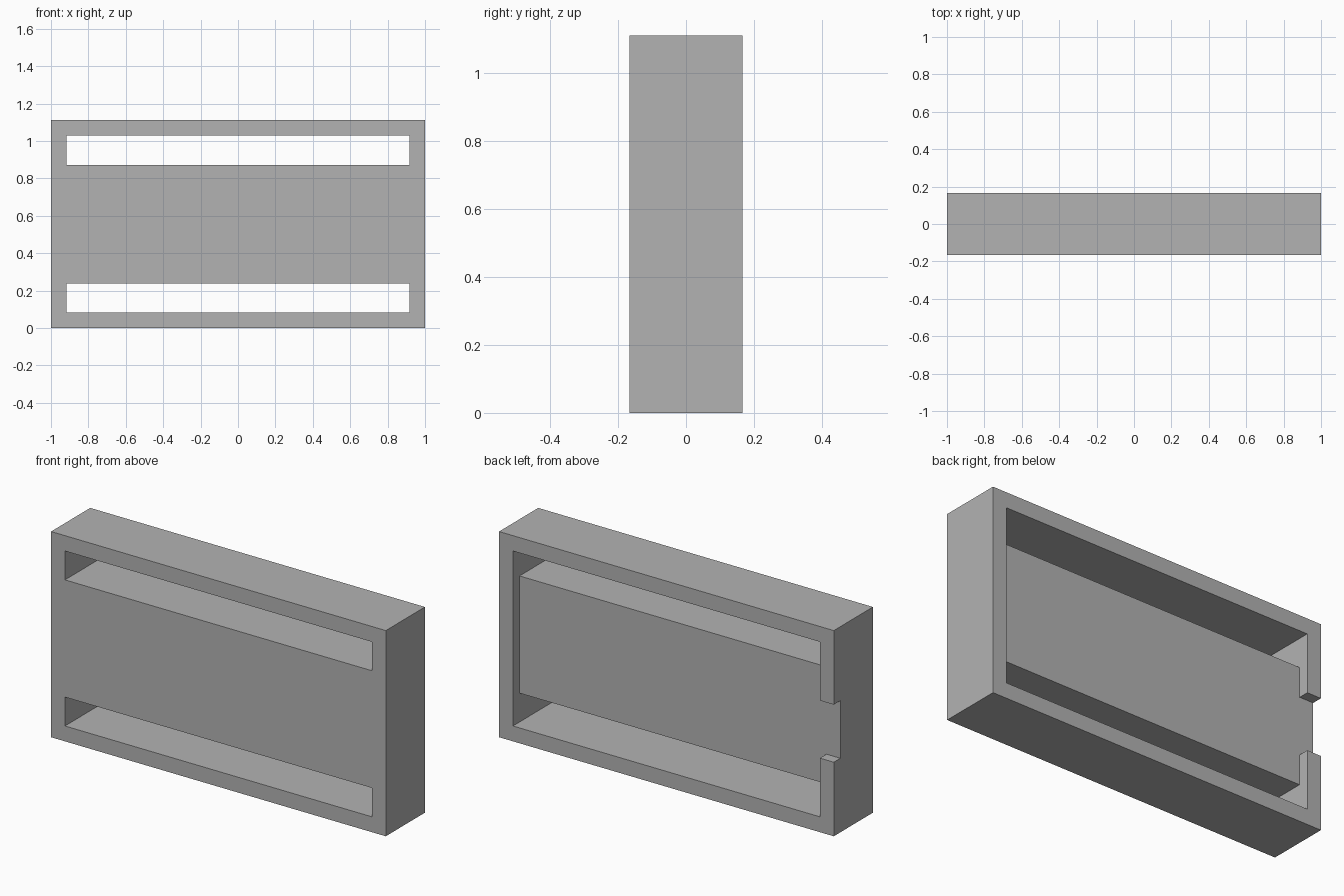
import bpy
import bmesh
from mathutils import Vector

if "Cube" in bpy.data.objects:
    bpy.data.objects.remove(bpy.data.objects["Cube"], do_unlink=True)

# Main sizes
HALF_X, HALF_Y, HEIGHT = 1.0, 0.167, 1.111
WALL = 0.083
SLOT = 0.156
FLOOR_Y = HALF_Y - 0.056
INNER_X = HALF_X - WALL
OUT = 0.1  # how far cutters reach past the body

# Single flat colour
grey = bpy.data.materials.new("light_grey")
grey.use_nodes = True
grey.diffuse_color = (0.45, 0.45, 0.45, 1)
grey.node_tree.nodes["Principled BSDF"].inputs["Base Color"].default_value = grey.diffuse_color


def box(name, low, high):
    """Box between two opposite corners."""
    low, high = Vector(low), Vector(high)
    bm = bmesh.new()
    bmesh.ops.create_cube(bm, size=1)
    for v in bm.verts:
        v.co = (low + high) / 2 + v.co * (high - low)
    mesh = bpy.data.meshes.new(name)
    bm.to_mesh(mesh)
    bm.free()
    mesh.materials.append(grey)
    obj = bpy.data.objects.new(name, mesh)
    bpy.context.collection.objects.link(obj)
    return obj


# Solid block
body = box("slotted_housing", (-HALF_X, -HALF_Y, 0), (HALF_X, HALF_Y, HEIGHT))

# Shallow back recess, side notch in its rim, and two through slots
cutters = [
    box("recess_cutter", (-INNER_X, FLOOR_Y, WALL),
        (INNER_X, HALF_Y + OUT, HEIGHT - WALL)),
    box("notch_cutter", (-HALF_X - OUT, FLOOR_Y, 0.4),
        (-INNER_X + OUT, HALF_Y + OUT, HEIGHT - 0.4)),
]
for name, z in (("lower", WALL), ("upper", HEIGHT - WALL - SLOT)):
    cutters.append(box(name + "_slot_cutter", (-INNER_X, -HALF_Y - OUT, z),
                       (INNER_X, HALF_Y + OUT, z + SLOT)))

for cutter in cutters:
    cutter.hide_render = True
    mod = body.modifiers.new(cutter.name, "BOOLEAN")
    mod.operation = "DIFFERENCE"
    mod.solver = "EXACT"
    mod.object = cutter

# Bake the cuts and drop the cutters
bpy.context.view_layer.update()
baked = bpy.data.meshes.new_from_object(
    body.evaluated_get(bpy.context.evaluated_depsgraph_get()))
body.modifiers.clear()
body.data = baked
baked.name = "slotted_housing"
for cutter in cutters:
    bpy.data.objects.remove(cutter, do_unlink=True)
